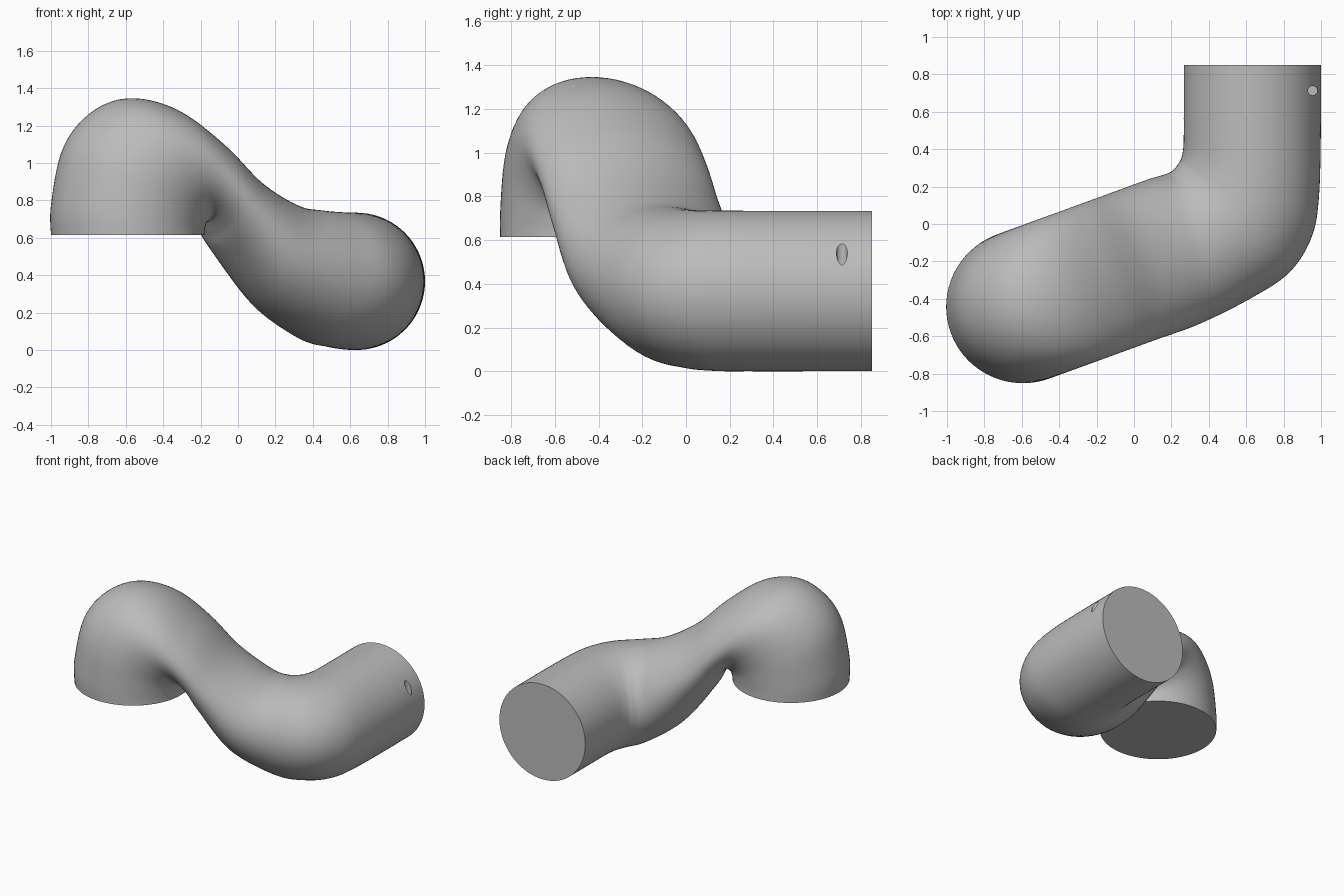
import bpy, bmesh, math
from mathutils import Vector, Matrix

cube = bpy.data.objects.get("Cube")
if cube:
    bpy.data.objects.remove(cube)

SIDES, STEPS = 72, 8
grey = bpy.data.materials.new("plain_grey")
grey.use_nodes = True
COLOUR = (0.5, 0.5, 0.5, 1)
grey.diffuse_color = COLOUR
grey.node_tree.nodes["Principled BSDF"].inputs["Base Color"].default_value = COLOUR


def make_object(name, bm):
    bmesh.ops.recalc_face_normals(bm, faces=bm.faces)
    mesh = bpy.data.meshes.new(name)
    bm.to_mesh(mesh)
    bm.free()
    obj = bpy.data.objects.new(name, mesh)
    bpy.context.collection.objects.link(obj)
    mesh.materials.append(grey)
    return obj


def smooth(obj):
    bpy.ops.object.select_all(action="DESELECT")
    obj.select_set(True)
    bpy.context.view_layer.objects.active = obj
    bpy.ops.object.shade_smooth_by_angle(angle=math.radians(45))


def cylinder(name, radius, depth, matrix, sides):
    bm = bmesh.new()
    bmesh.ops.create_cone(bm, cap_ends=True, segments=sides, radius1=radius,
                          radius2=radius, depth=depth, matrix=matrix)
    return make_object(name, bm)


# Cross-sections: centre, sideways half-axis, upward half-axis
sections = []
turn = math.radians(20)
along = Vector((math.cos(turn), math.sin(turn), 0))
across = Vector((-math.sin(turn), math.cos(turn), 0))
foot = Vector((-0.59, -0.44, 0))
# Arch and descent: outer then inner point in the arch plane (distance, height)
for so, zo, si, zi in [
        (-.41, .615, .41, .615), (-.41, .78, .413, .64), (-.345, 1.08, .42, .665),
        (-.2, 1.265, .43, .68), (0, 1.345, .44, .685), (.24, 1.295, .45, .67),
        (.49, 1.12, .475, .62), (.72, .905, .53, .515), (.95, .775, .755, .225)]:
    outer = foot + along * so + Vector((0, 0, zo))
    inner = foot + along * si + Vector((0, 0, zi))
    sections.append(((outer + inner) / 2, across * 0.41, (outer - inner) / 2))
# Horizontal bend: inner side, outer side, centre height, lean, half height
for lx, ly, rx, ry, z, lean, half in [
        (.19, .275, .62, -.40, .40, .03, .347), (.235, .32, .83, -.26, .375, .01, .362),
        (.255, .36, .95, -.07, .368, 0, .367), (.265, .43, .99, .16, .367, 0, .367),
        (.266, .575, 1, .575, .367, 0, .367)]:
    left, right = Vector((lx, ly, 0)), Vector((rx, ry, 0))
    sections.append(((left + right) / 2 + Vector((0, 0, z)), (left - right) / 2,
                     Vector((lean, lean / 3, half))))


def blend(p0, p1, p2, p3, t):
    return (p1 * 2 + (p2 - p0) * t + (p0 * 2 - p1 * 5 + p2 * 4 - p3) * t ** 2
            + (p1 * 3 - p0 - p2 * 3 + p3) * t ** 3) / 2


# Pipe body skinned through the sections
last = len(sections) - 1
path = []
for i in range(last):
    four = [sections[max(0, min(last, i + k))] for k in (-1, 0, 1, 2)]
    for step in range(STEPS):
        path.append([blend(*column, step / STEPS) for column in zip(*four)])
path.append(sections[-1])

bm = bmesh.new()
rings = []
for centre, side, up in path:
    angles = [2 * math.pi * k / SIDES for k in range(SIDES)]
    rings.append([bm.verts.new(centre + side * math.cos(a) + up * math.sin(a))
                  for a in angles])
for ring, following in zip(rings, rings[1:]):
    for k in range(SIDES):
        n = (k + 1) % SIDES
        bm.faces.new((ring[k], ring[n], following[n], following[k]))
bm.faces.new(rings[0])
bm.faces.new(rings[-1])
smooth(make_object("bent_pipe", bm))

# Collar on the end, with a small drilled hole
collar = cylinder("end_collar", 0.367, 0.275,
                  Matrix.Translation((0.633, 0.7125, 0.367))
                  @ Matrix.Rotation(math.pi / 2, 4, "X"), SIDES)
drill = cylinder("hole_cutter", 0.025, 0.4, Matrix.Translation((0.955, 0.713, 0.64)), 24)
drill.hide_render = True
drill.hide_viewport = True
cut = collar.modifiers.new("pin_hole", "BOOLEAN")
cut.operation = "DIFFERENCE"
cut.solver = "EXACT"
cut.object = drill
smooth(collar)
